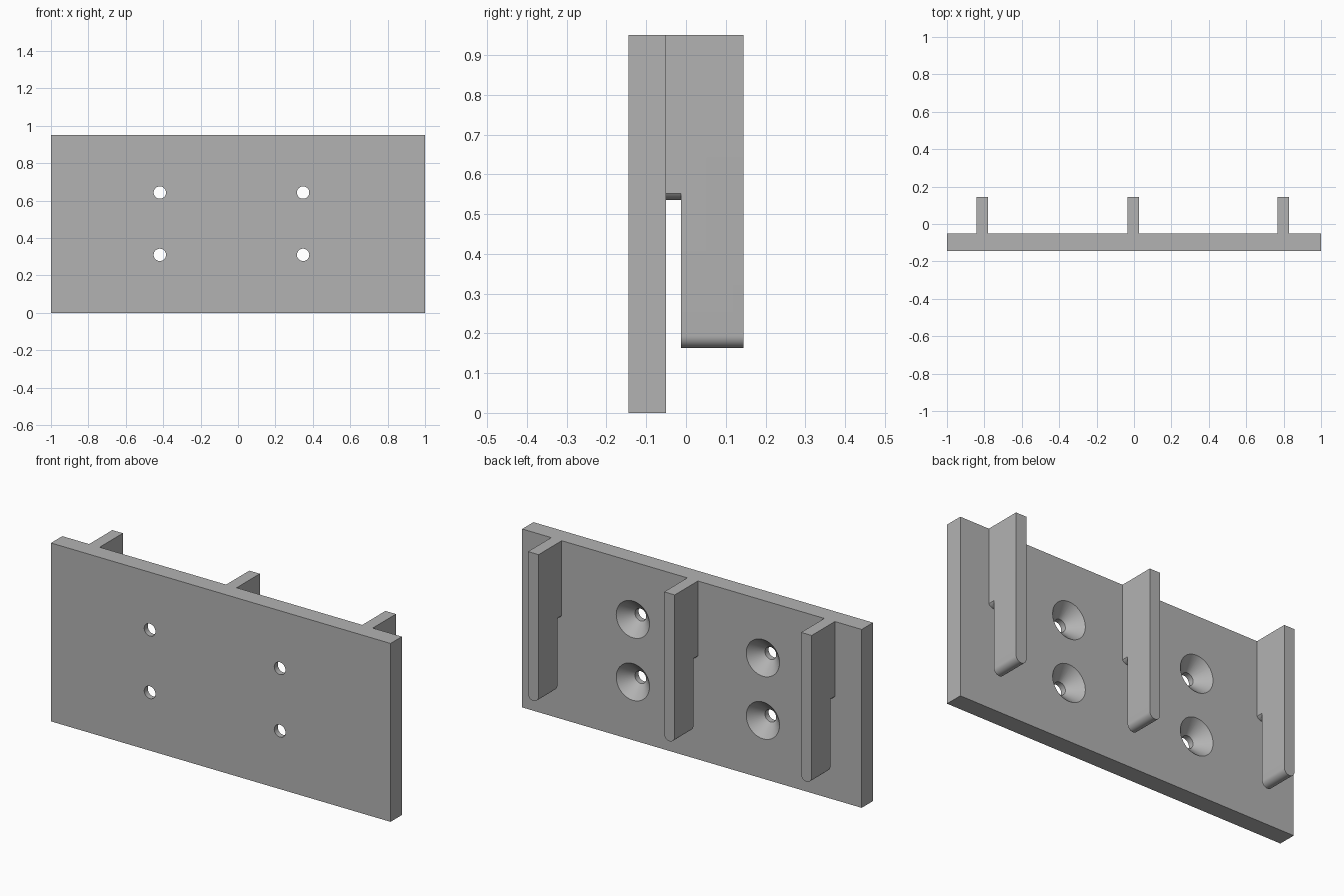
import bpy, bmesh, math

if "Cube" in bpy.data.objects:
    bpy.data.objects.remove(bpy.data.objects["Cube"])

grey = bpy.data.materials.new("mid grey")
grey.diffuse_color = (0.45, 0.45, 0.45, 1)
grey.use_nodes = True
grey.node_tree.nodes["Principled BSDF"].inputs["Base Color"].default_value = grey.diffuse_color

FRONT, FACE, BACK, TOP = -0.145, -0.05, 0.145, 0.95
RIB_HALF = 0.031


def make_object(name, bm):
    bmesh.ops.recalc_face_normals(bm, faces=bm.faces)
    mesh = bpy.data.meshes.new(name)
    bm.to_mesh(mesh)
    bm.free()
    mesh.materials.append(grey)
    obj = bpy.data.objects.new(name, mesh)
    bpy.context.collection.objects.link(obj)
    return obj


def apply_boolean(obj, cutter, operation):
    mod = obj.modifiers.new("bool", 'BOOLEAN')
    mod.operation, mod.object, mod.solver = operation, cutter, 'EXACT'
    bpy.context.view_layer.objects.active = obj
    bpy.ops.object.modifier_apply(modifier=mod.name)
    bpy.data.objects.remove(cutter)


def rounded_bar(name, x, y0, y1, bottom, sagitta, steps=20):
    """Upright bar along y whose underside is a circular arc."""
    r = (RIB_HALF ** 2 + sagitta ** 2) / (2 * sagitta)
    half = math.asin(min(1, RIB_HALF / r))
    pts = [(x - RIB_HALF, TOP)]
    for i in range(steps + 1):
        a = -half + 2 * half * i / steps
        pts.append((x + r * math.sin(a), bottom + r - r * math.cos(a)))
    pts.append((x + RIB_HALF, TOP))
    bm = bmesh.new()
    face = bm.faces.new([bm.verts.new((px, y0, pz)) for px, pz in pts])
    ext = bmesh.ops.extrude_face_region(bm, geom=[face])["geom"]
    bmesh.ops.translate(bm, vec=(0, y1 - y0, 0),
                        verts=[v for v in ext if isinstance(v, bmesh.types.BMVert)])
    return make_object(name, bm)


def countersink_cutter(x, z, n=48):
    """Revolved screw hole: straight bore opening to a cone at the rear."""
    profile = [(0.033, FRONT - 0.02), (0.033, FACE - 0.065),
               (0.098, FACE), (0.108, FACE + 0.01)]
    bm = bmesh.new()
    rings = [[bm.verts.new((x + r * math.cos(math.tau * i / n), y,
                            z + r * math.sin(math.tau * i / n))) for i in range(n)]
             for r, y in profile]
    for a, b in zip(rings, rings[1:]):
        for i in range(n):
            j = (i + 1) % n
            bm.faces.new((a[i], a[j], b[j], b[i]))
    bm.faces.new(rings[0])
    bm.faces.new(rings[-1])
    return make_object("hole_cutter", bm)


# Back plate with four countersunk screw holes
bm = bmesh.new()
bmesh.ops.create_cube(bm, size=1)
for v in bm.verts:
    v.co = (v.co.x * 2, FRONT if v.co.y < 0 else FACE, TOP if v.co.z > 0 else 0)
plate = make_object("mounting_plate", bm)
for hx in (-0.418, 0.348):
    for hz in (0.31, 0.643):
        apply_boolean(plate, countersink_cutter(hx, hz), 'DIFFERENCE')

# Three hooks, each a short neck joined to a long hanging blade
hooks = []
for name, x in (("left_hook", -0.811), ("middle_hook", -0.004), ("right_hook", 0.798)):
    hook = rounded_bar(name, x, -0.013, BACK, 0.163, RIB_HALF)
    neck = rounded_bar("neck", x, FACE, -0.013, 0.535, 0.017)
    apply_boolean(hook, neck, 'UNION')
    hooks.append(hook)

# Smooth the round surfaces, keep the edges crisp
bpy.ops.object.select_all(action='DESELECT')
for obj in [plate] + hooks:
    obj.select_set(True)
bpy.context.view_layer.objects.active = plate
bpy.ops.object.shade_smooth_by_angle(angle=math.radians(30))
